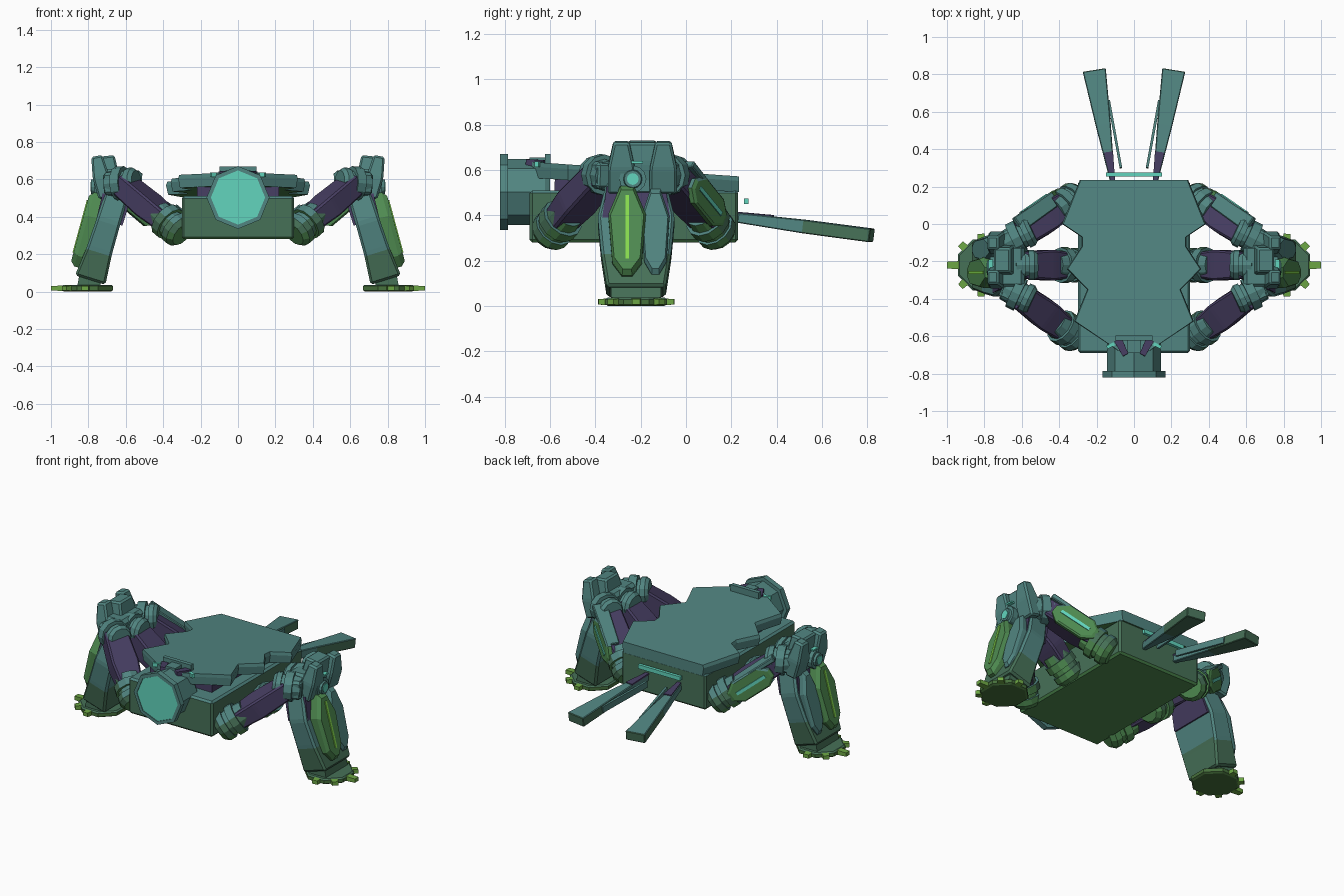
import bpy, bmesh
from math import cos, sin, pi
from mathutils import Vector as V

if "Cube" in bpy.data.objects:
    bpy.data.objects.remove(bpy.data.objects["Cube"])


def material(name, rgb):
    m = bpy.data.materials.new(name)
    m.use_nodes = True
    col = [(c / 255) ** 2.2 for c in rgb] + [1]
    m.diffuse_color = col
    m.node_tree.nodes["Principled BSDF"].inputs["Base Color"].default_value = col
    return m


TEAL = material("teal armour", (82, 132, 128))
HULL = material("hull green", (72, 112, 88))
LEAF = material("leaf green", (80, 138, 82))
MOSS = material("moss green", (72, 112, 62))
CLAW = material("claw green", (108, 165, 70))
LIME = material("lime light", (135, 220, 80))
GLOW = material("aqua light", (98, 212, 188))
PLUM = material("plum joint", (72, 64, 98))


def tint(f):
    """Slot 0 on the sides, 1 on upward faces, 2 on the underside."""
    return 1 if f.normal.z > .35 else 2 if f.normal.z < -.5 else 0


def finish(bm, name, mats, mirror=False, rule=None, bevel=0):
    """Turn a bmesh into an object; with mirror, also build its twin at -x."""
    if bevel:
        bmesh.ops.bevel(bm, geom=bm.edges[:], offset=bevel, segments=1, affect='EDGES')
    for side in ((1, -1) if mirror else (1,)):
        if side < 0:
            for v in bm.verts:
                v.co.x *= -1
        bm.normal_update()
        bmesh.ops.recalc_face_normals(bm, faces=bm.faces[:])
        bm.normal_update()
        for f in bm.faces:
            f.material_index = rule(f) if rule else 0
        prefix = ("left_" if side > 0 else "right_") if mirror else ""
        me = bpy.data.meshes.new(prefix + name)
        bm.to_mesh(me)
        for m in mats:
            me.materials.append(m)
        bpy.context.collection.objects.link(bpy.data.objects.new(prefix + name, me))
    bm.free()


def loft(rings):
    bm = bmesh.new()
    rows = [[bm.verts.new(p) for p in r] for r in rings]
    n = len(rows[0])
    for a, b in zip(rows, rows[1:]):
        for i in range(n):
            bm.faces.new((a[i], a[(i + 1) % n], b[(i + 1) % n], b[i]))
    bm.faces.new(rows[0][::-1])
    bm.faces.new(rows[-1])
    return bm


def frame(a, b):
    """Side and up vectors across the line a-b."""
    d = (V(b) - V(a)).normalized()
    side = d.cross(V((0, 0, 1))) if abs(d.z) < .9 else V((0, 1, 0))
    side.normalize()
    return side, side.cross(d)


def beam(name, a, b, sizes, *mats, **kw):
    """Tapered box along a-b; sizes are (half width, half height) spread along it."""
    a, b = V(a), V(b)
    s, u = frame(a, b)
    rings = []
    for i, (w, h) in enumerate(sizes):
        c = a.lerp(b, i / (len(sizes) - 1))
        rings.append([c + s * w * p + u * h * q for p, q in ((-1, -1), (1, -1), (1, 1), (-1, 1))])
    finish(loft(rings), name, mats, **kw)


def drum(name, a, b, profile, *mats, n=12, turn=0, **kw):
    """Turned part along a-b from (position, radius) steps."""
    a, b = V(a), V(b)
    s, u = frame(a, b)
    angles = [2 * pi * i / n + turn for i in range(n)]
    rings = [[a.lerp(b, t) + (s * cos(k) + u * sin(k)) * r for k in angles] for t, r in profile]
    finish(loft(rings), name, mats, **kw)


def plate(name, centre, x, y, outline, thick, *mats, inset=.88, **kw):
    """Outline in the plane x, y raised along its normal with sloped rims."""
    c, x, y = V(centre), V(x).normalized(), V(y).normalized()
    n = x.cross(y).normalized()
    rings = [[c + (x * p + y * q) * k + n * thick * h for p, q in outline]
             for h, k in ((0, 1), (.75, 1), (1, inset))]
    finish(loft(rings), name, mats, **kw)


# Hull and scalloped deck, sloping down to the rear
beam("hull", (0, -.69, .395), (0, .23, .395), [(.3, .115)] * 2, HULL, TEAL, LEAF, bevel=.012, rule=tint)
beam("deck_core", (0, -.58, .53), (0, .2, .5), [(.22, .045)] * 2, PLUM)
half = [(.29, .235), (.385, 0), (.28, -.07), (.28, -.12), (.36, -.24), (.25, -.35), (.32, -.52), (.08, -.68)]
edge = half + [(-x, y) for x, y in reversed(half)]
finish(loft([[(x * k, y, .588 - .07 * y - drop) for x, y in edge]
             for drop, k in ((.07, .97), (.02, 1), (0, .98))]),
       "deck", [TEAL, TEAL, LEAF], rule=tint)

# Octagonal sensor eye
drum("eye_housing", (0, -.6, .503), (0, -.822, .503),
     [(0, .13), (.1, .145), (.84, .145), (.84, .168), (1, .168), (1, .146), (.97, .146)], TEAL, n=8)
drum("eye_lens", (0, -.81, .503), (0, -.8195, .503), [(0, .145), (1, .145)], GLOW, n=8)
beam("eye_bracket", (0, -.6, .642), (0, -.69, .642), [(.035, .014)] * 2, TEAL)
beam("eye_bracket_bar", (-.1, -.61, .64), (.1, -.61, .64), [(.013, .03)] * 2, TEAL)
beam("eye_strut", (.085, -.62, .625), (.045, -.7, .635), [(.022, .018), (.016, .012)], PLUM, mirror=True)
beam("eye_side_light", (.105, -.64, .625), (.145, -.66, .625), [(.009, .012)] * 2, GLOW, mirror=True)

# Rear light bar and tail blades
beam("tail_light", (-.15, .265, .462), (.15, .265, .462), [(.01, .013)] * 2, GLOW)
beam("tail_root", (.113, .23, .41), (.137, .385, .396), [(.012, .005), (.025, .005)], PLUM, mirror=True)
beam("tail_blade", (.115, .23, .389), (.212, .82, .311), [(.013, .022), (.04, .03), (.062, .03)],
     TEAL, HULL, mirror=True, bevel=.004,
     rule=lambda f: int(f.normal.z < .7 and f.calc_center_median().y > .5))
beam("tail_blade_rail", (.07, .3, .38), (.135, .66, .335), [(.007, .02)] * 2, TEAL, mirror=True)

# Three arms on each side, meeting at one knee
arms = {"front": ((.33, -.59, .335), (.62, -.375, .58)),
        "middle": ((.32, -.22, .335), (.60, -.22, .57)),
        "rear": ((.33, .13, .335), (.62, -.07, .58))}
knee = V((.70, -.225, .575))
for name, (hip, elbow) in arms.items():
    hip, elbow = V(hip), V(elbow)
    way = (elbow - hip).normalized()
    drum(name + "_hip", hip - way * .05, hip + way * .14,
         [(0, .07), (.15, .092), (.35, .092), (.35, .08), (.5, .08), (.5, .096),
          (.75, .096), (.75, .08), (1, .075)], HULL, TEAL, LEAF, mirror=True, rule=tint)
    beam(name + "_arm", hip, elbow, [(.06, .05), (.082, .06), (.07, .055)], PLUM, mirror=True, bevel=.01)
    reach = V((knee.x, elbow.y * .75 + knee.y * .25, knee.z))
    flat = (reach - elbow).normalized()
    drum(name + "_elbow", elbow - flat * .085, elbow + flat * .08,
         [(0, .065), (.12, .08), (.3, .08), (.3, .068), (.42, .068), (.42, .09),
          (.72, .09), (.72, .07), (1, .065)], TEAL, mirror=True)
    beam(name + "_knee_link", elbow, reach, [(.06, .06)] * 2, TEAL, mirror=True, bevel=.015)

# Long shields and covers on the rear arms
hip, elbow = V(arms["rear"][0]), V(arms["rear"][1])
along = (elbow - hip).normalized()
s = frame(hip, elbow)[0]
s = s if s.y > 0 else -s
up = s.cross(along)
shield = [(-.15, -.028), (-.09, -.072), (.09, -.072), (.145, -.02),
          (.145, .03), (.09, .072), (-.09, .072), (-.15, .028)]
mid = hip.lerp(elbow, .52) + s * .07
plate("rear_shield", mid, along, up, shield, .03, LEAF, TEAL, LEAF, mirror=True, rule=tint)
beam("rear_shield_light", mid + s * .031 - along * .1, mid + s * .031 + along * .1,
     [(.004, .01)] * 2, GLOW, mirror=True)
cover = V((0, 0, .072)) + s * .055
beam("rear_arm_cover", hip.lerp(elbow, .25) + cover, hip.lerp(elbow, .9) + cover,
     [(.04, .012), (.045, .016)], TEAL, mirror=True, bevel=.005)

# Knee block, fins and bolt
beam("knee_block", (.66, -.34, .57), (.66, -.11, .57), [(.075, .085)] * 2, TEAL, mirror=True, bevel=.02)
for name, y in (("front", -.285), ("rear", -.1)):
    beam(name + "_knee_fin", (.71, y, .5), (.755, y, .725), [(.06, .035), (.06, .045), (.035, .03)],
         TEAL, mirror=True, bevel=.01)
beam("middle_knee_fin", (.685, -.193, .55), (.705, -.193, .725), [(.08, .05), (.08, .055), (.065, .045)],
     TEAL, mirror=True, bevel=.01)
drum("knee_bolt", (.69, -.235, .56), (.785, -.235, .56),
     [(0, .06), (.85, .06), (.85, .042), (1, .038)], TEAL, mirror=True)
drum("knee_bolt_light", (.78, -.235, .56), (.789, -.235, .56), [(0, .026), (1, .026)], GLOW, mirror=True)
beam("knee_light", (.765, -.28, .634), (.765, -.19, .634), [(.012, .005)] * 2, GLOW, mirror=True)

# Shin: green toward the foot, teal above
top, sole = V((.66, -.22, .54)), V((.79, -.22, .062))
down = (sole - top).normalized()
out = V((-down.z, 0, down.x))
across = V((0, 1, 0))
beam("shin", top - out * .018, sole, [(.13, .062), (.17, .065), (.155, .07), (.13, .085)], TEAL, HULL,
     mirror=True, bevel=.012, rule=lambda f: int(f.calc_center_median().z < .2))
beam("shin_core", top + down * .03 - out * .018, top + down * .17 - out * .018,
     [(.13, .076), (.15, .072)], PLUM, mirror=True)
guard = [(-.022, -.2), (.022, -.2), (.065, -.14), (.083, .08), (.03, .21), (-.03, .21), (-.083, .08), (-.065, -.14)]
face = top.lerp(sole, .5) + out * .03
shift = V((0, -.04, 0))
plate("shin_guard", face + shift, across, -down, guard, .095, LEAF, mirror=True)
beam("shin_light", face + shift + out * .096 - down * .16, face + shift + out * .096 + down * .13,
     [(.008, .004)] * 2, LIME, mirror=True)
plate("shin_panel", face + V((0, .085, 0)), across, -down,
      [(p * .75, q * .95) for p, q in guard], .07, TEAL, mirror=True)

# Foot pad with claws
drum("foot", (.805, -.22, 0), (.805, -.22, .036), [(0, .135), (.2, .148), (.8, .148), (1, .138)],
     MOSS, HULL, MOSS, n=8, turn=pi / 8, mirror=True, rule=tint)
beam("ankle", (.8, -.22, .02), (.79, -.22, .075), [(.11, .06)] * 2, HULL, mirror=True)
for i in range(-2, 3):
    k = i * pi / 4.2
    ray = V((cos(k), sin(k), 0))
    base = V((.805, -.22, .018))
    beam("claw_%d" % (i + 3), base + ray * .12, base + ray * (.195 if i == 0 else .168),
         [(.022, .015), (.018, .012)], CLAW, mirror=True)
